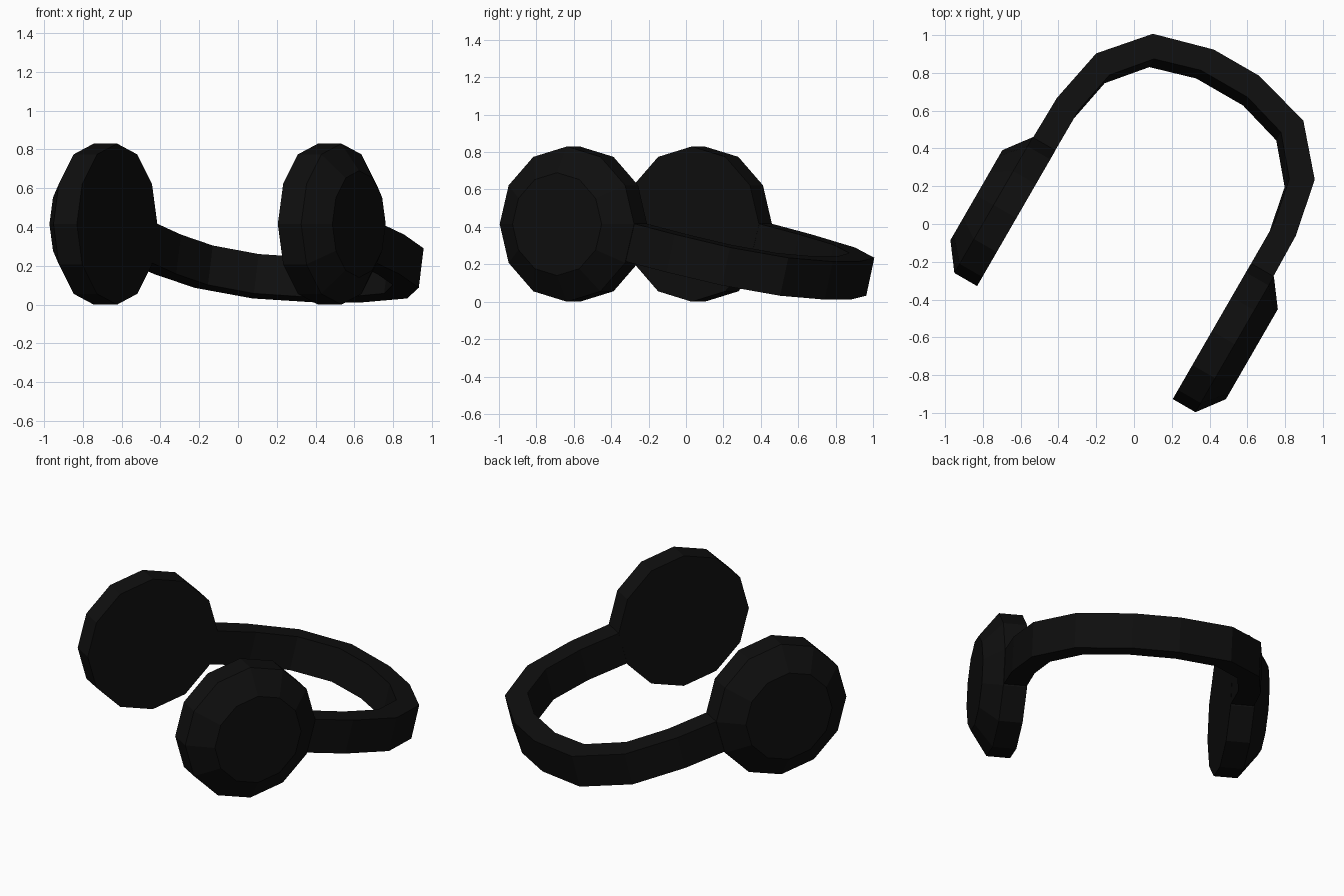
import bpy, bmesh, math
from mathutils import Matrix

if "Cube" in bpy.data.objects:
    bpy.data.objects.remove(bpy.data.objects["Cube"])

# The headphones lie turned 30 degrees; local u = across, v = towards the band top
TURN = Matrix.Rotation(math.radians(-30), 4, 'Z') @ Matrix.Translation((0.043, 0, 0))

black = bpy.data.materials.new("matte black")
black.diffuse_color = (0.0045, 0.0045, 0.0045, 1)
black.use_nodes = True
black.node_tree.nodes["Principled BSDF"].inputs["Base Color"].default_value = black.diffuse_color


def finish(bm, name):
    bmesh.ops.recalc_face_normals(bm, faces=bm.faces)
    bm.transform(TURN)
    mesh = bpy.data.meshes.new(name)
    bm.to_mesh(mesh)
    bm.free()
    mesh.materials.append(black)
    bpy.context.collection.objects.link(bpy.data.objects.new(name, mesh))


def skin(name, rings):
    """Join closed rings of points into a capped flat-faced solid."""
    bm = bmesh.new()
    loops = [[bm.verts.new(p) for p in ring] for ring in rings]
    n = len(loops[0])
    for a, b in zip(loops, loops[1:]):
        for i in range(n):
            j = (i + 1) % n
            bm.faces.new((a[i], a[j], b[j], b[i]))
    bm.faces.new(loops[0])
    bm.faces.new(loops[-1])
    finish(bm, name)


# Ear cups: 12-sided discs with a wide chamfer on the outer side
def cup_ring(u, r):
    return [(u, -0.285 + r * math.cos(math.tau * i / 12),
             0.415 + r * math.sin(math.tau * i / 12)) for i in range(12)]


for side, name in ((-1, "left_ear_cup"), (1, "right_ear_cup")):
    skin(name, [cup_ring(side * u, r)
                for u, r in ((0.598, 0.415), (0.737, 0.415), (0.842, 0.275))])

# Headband: leaning rectangular section swept along a faceted arch
# each station: outer u, outer v (top edge), inner u, inner v (bottom edge)
half = [(0.735, 0.118, 0.599, 0.063), (0.73, 0.375, 0.598, 0.325),
        (0.668, 0.682, 0.55, 0.568), (0.46, 0.922, 0.388, 0.76),
        (0.139, 1.011, 0.143, 0.832)]
LEAN, HEIGHT = 0.05, 0.203


def top_z(v):
    return 0.417 - 0.23 * (v - 0.13)


def band_ring(side, uo, vo, ui, vi):
    zo, zi = top_z(vo), top_z(vi + LEAN)
    return [(side * uo, vo, zo), (side * uo, vo - LEAN, zo - HEIGHT),
            (side * ui, vi, zi - HEIGHT), (side * ui, vi + LEAN, zi)]


skin("headband", [band_ring(-1, *s) for s in half] +
     [band_ring(1, *s) for s in reversed(half)])
